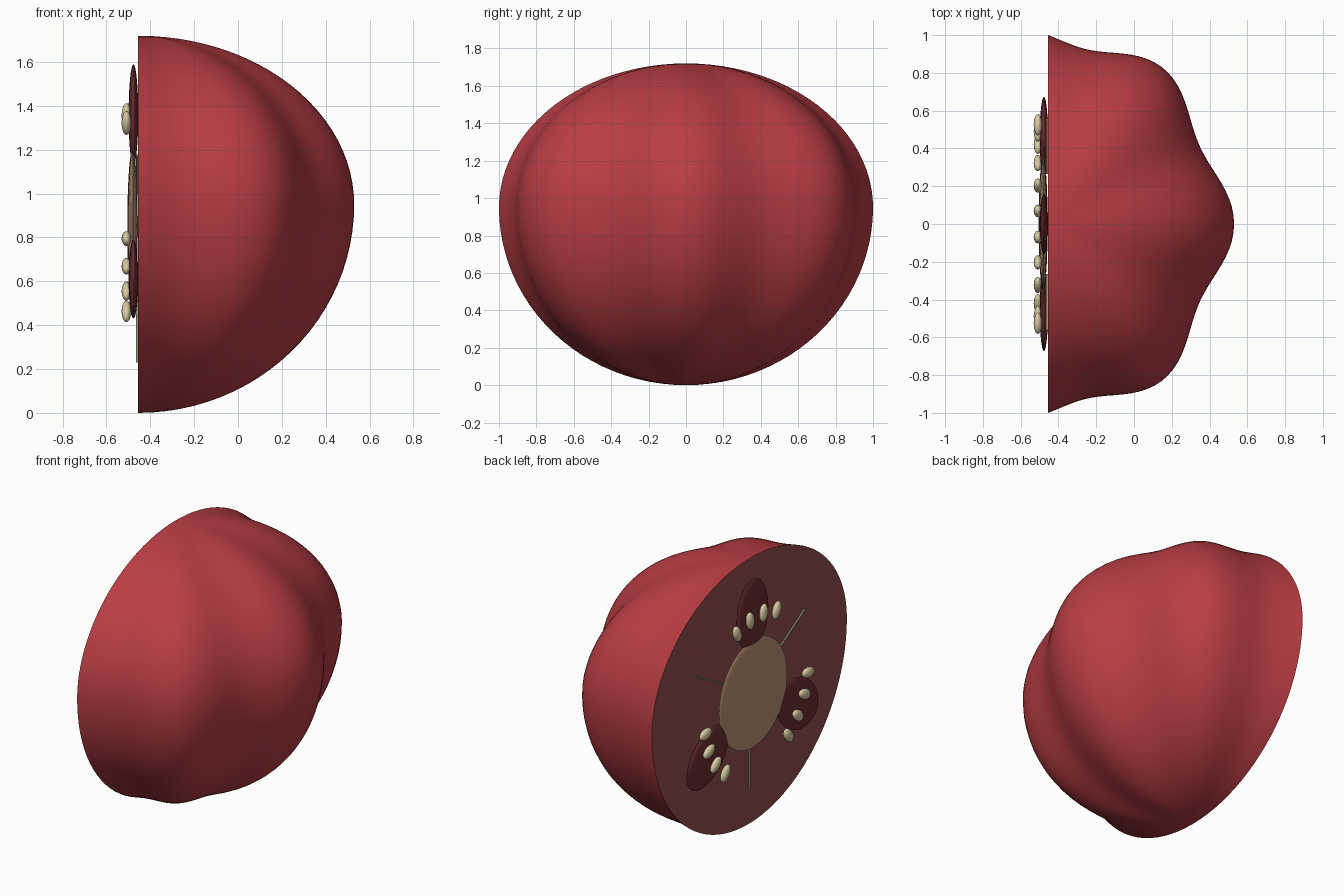
import bpy, bmesh, math
from math import sin, cos, pi, radians

cube = bpy.data.objects.get("Cube")
if cube:
    bpy.data.objects.remove(cube)

CUT_X = -0.455      # plane of the cut face
MID_Z = 0.86        # centre of the cut face


def material(name, rgb):
    m = bpy.data.materials.new(name)
    m.use_nodes = True
    m.diffuse_color = (*rgb, 1)
    bsdf = next(n for n in m.node_tree.nodes if n.type == 'BSDF_PRINCIPLED')
    bsdf.inputs["Base Color"].default_value = (*rgb, 1)
    return m


SKIN = material("red skin", (0.48, 0.047, 0.056))
FLESH = material("cut flesh", (0.30, 0.08, 0.076))
PULP = material("dark pulp", (0.155, 0.026, 0.03))
CORE = material("tan core", (0.51, 0.30, 0.19))
SEED = material("cream seed", (0.70, 0.60, 0.37))
VEIN = material("grey green vein", (0.30, 0.30, 0.17))


def finish(name, bm, mats):
    mesh = bpy.data.meshes.new(name)
    bm.to_mesh(mesh)
    bm.free()
    for m in mats:
        mesh.materials.append(m)
    ob = bpy.data.objects.new(name, mesh)
    bpy.context.collection.objects.link(ob)
    return ob


def place(ob, x, angle, ry, rz):
    """Put a part on the cut face at a clock angle, pointing outward."""
    ob.location = (x, ry * sin(angle), MID_Z + rz * cos(angle))
    ob.rotation_euler.x = -angle


def ellipsoid(name, mat, radii, segments=32):
    bm = bmesh.new()
    bmesh.ops.create_uvsphere(bm, u_segments=segments, v_segments=segments // 2, radius=1)
    bmesh.ops.scale(bm, vec=radii, verts=bm.verts)
    for f in bm.faces:
        f.smooth = True
    return finish(name, bm, [mat])


# Half fruit: seven shallow lobes around the upright axis, flat cut at the back
def half_fruit(rows=48, cols=72):
    bm = bmesh.new()
    grid = []
    for i in range(rows + 1):
        phi = pi * i / rows
        h = cos(phi)
        z = 0.95 + h * (0.77 if h > 0 else 0.95)
        ring = []
        for j in range(cols + 1):
            t = pi * (j / cols - 0.5)
            r = sin(phi) * (1 + 0.05 * cos(7 * t))
            ring.append(bm.verts.new((CUT_X + 0.938 * r * cos(t), r * sin(t), z)))
        grid.append(ring)
    for a, b in zip(grid, grid[1:]):
        for j in range(cols):
            bm.faces.new((a[j], b[j], b[j + 1], a[j + 1]))
    bmesh.ops.remove_doubles(bm, verts=bm.verts, dist=1e-5)
    for f in bm.faces:
        f.smooth = True
    rim = [e for e in bm.edges if e.is_boundary]
    cap = bmesh.ops.contextual_create(bm, geom=rim)["faces"]
    for f in cap:
        f.material_index = 1
        f.smooth = False
    for e in rim:
        e.smooth = False
    bmesh.ops.recalc_face_normals(bm, faces=bm.faces)
    return finish("half_fruit", bm, [SKIN, FLESH])


half_fruit()

# Central core disc
core = ellipsoid("core", CORE, (0.024, 0.35, 0.35), 48)
core.location = (-0.481, 0, MID_Z - 0.01)

for k in range(3):
    # Seed chamber
    angle = radians(120 * k)
    chamber = ellipsoid(f"seed_chamber_{k + 1}", PULP, (0.022, 0.16, 0.23))
    place(chamber, -0.477, angle, 0.53, 0.5)

    # Seeds fanned across the chamber
    for s in range(4):
        seed = ellipsoid(f"seed_{k + 1}_{s + 1}", SEED, (0.022, 0.033, 0.057), 20)
        place(seed, -0.509, angle + radians(15 * (s - 1.5)), 0.53, 0.5)

    # Thin vein between chambers
    bm = bmesh.new()
    bmesh.ops.create_cube(bm, size=1)
    bmesh.ops.scale(bm, vec=(0.012, 0.01, 0.34), verts=bm.verts)
    vein = finish(f"vein_{k + 1}", bm, [VEIN])
    place(vein, CUT_X - 0.004, angle + radians(60), 0.48, 0.46)
